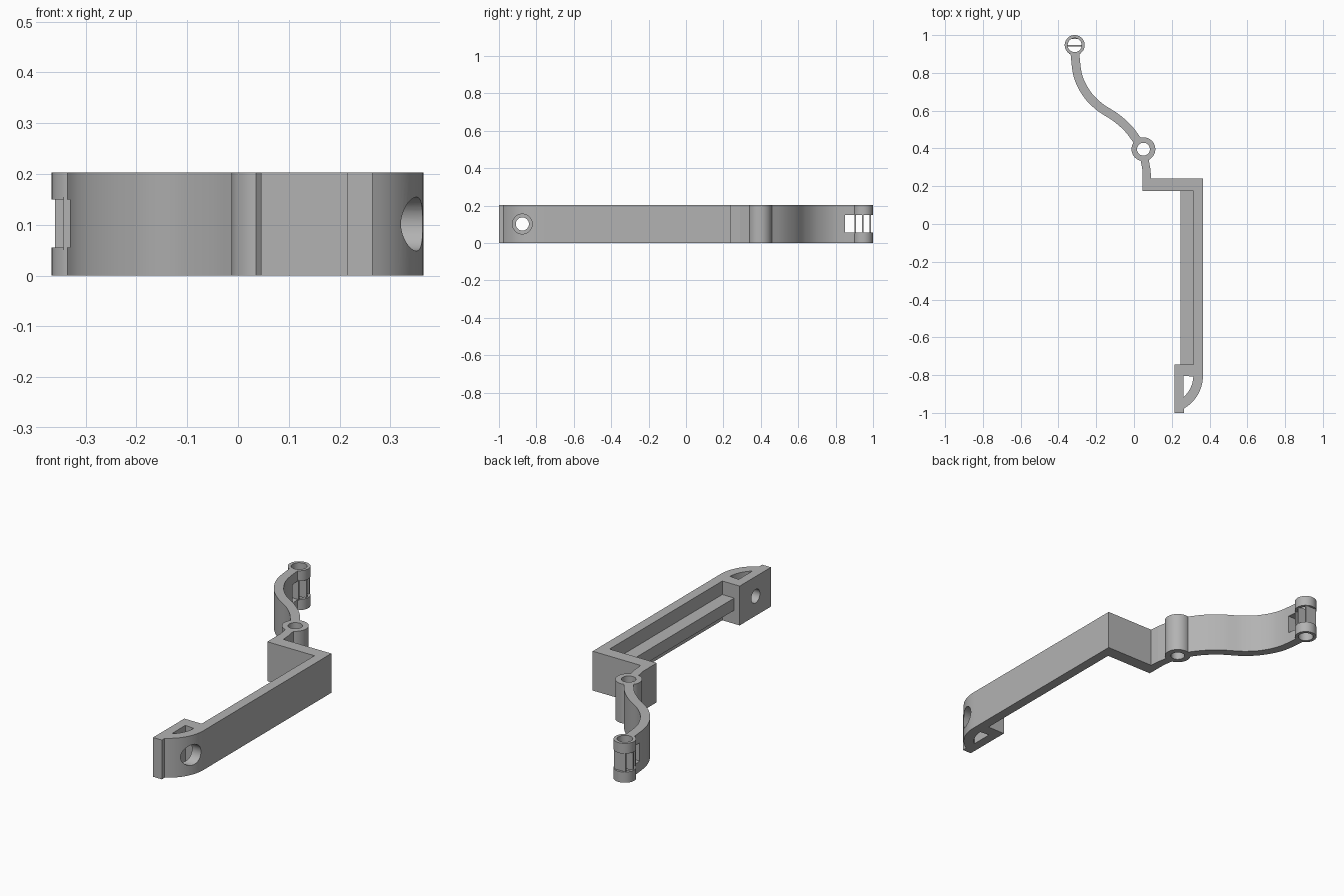
import bpy, bmesh
from math import cos, sin, pi, radians, acos
from mathutils import Vector, Matrix

cube = bpy.data.objects.get("Cube")
if cube:
    bpy.data.objects.remove(cube)

H = 0.203
grey = bpy.data.materials.new("plain grey")
grey.use_nodes = True
colour = (0.45, 0.45, 0.45, 1)
grey.diffuse_color = colour
grey.node_tree.nodes["Principled BSDF"].inputs["Base Color"].default_value = colour


def finish(name, bm):
    bmesh.ops.recalc_face_normals(bm, faces=bm.faces)
    mesh = bpy.data.meshes.new(name)
    bm.to_mesh(mesh)
    bm.free()
    mesh.materials.append(grey)
    obj = bpy.data.objects.new(name, mesh)
    bpy.context.collection.objects.link(obj)
    return obj


def prism(name, outline, z0=0, z1=H):
    bm = bmesh.new()
    face = bm.faces.new([bm.verts.new((x, y, z0)) for x, y in outline])
    top = bmesh.ops.extrude_face_region(bm, geom=[face])["geom"]
    verts = [v for v in top if isinstance(v, bmesh.types.BMVert)]
    bmesh.ops.translate(bm, verts=verts, vec=(0, 0, z1 - z0))
    return finish(name, bm)


def box(name, x0, x1, y0, y1, z0, z1):
    return prism(name, [(x0, y0), (x1, y0), (x1, y1), (x0, y1)], z0, z1)


def cylinder(name, centre, r, depth, along_x=False):
    bm = bmesh.new()
    turn = Matrix.Rotation(pi / 2, 4, "Y") if along_x else Matrix()
    bmesh.ops.create_cone(bm, cap_ends=True, segments=48, radius1=r, radius2=r,
                          depth=depth, matrix=Matrix.Translation(centre) @ turn)
    return finish(name, bm)


def combine(obj, other, operation):
    mod = obj.modifiers.new("combine", "BOOLEAN")
    mod.operation, mod.solver, mod.object = operation, "EXACT", other
    bpy.context.view_layer.objects.active = obj
    bpy.ops.object.modifier_apply(modifier=mod.name)
    bpy.data.objects.remove(other)


def smooth(obj):
    bpy.ops.object.select_all(action="DESELECT")
    obj.select_set(True)
    bpy.context.view_layer.objects.active = obj
    bpy.ops.object.shade_smooth_by_angle(angle=radians(30))


def spline(points, steps=8):
    # Catmull-Rom curve through the points
    p = [Vector(q) for q in points]
    p = [2 * p[0] - p[1]] + p + [2 * p[-1] - p[-2]]
    out = []
    for a, b, c, d in zip(p, p[1:], p[2:], p[3:]):
        for i in range(steps):
            t = i / steps
            out.append((2 * b + (c - a) * t + (2 * a - 5 * b + 4 * c - d) * t * t
                        + (3 * b - a - 3 * c + d) * t ** 3) / 2)
    return out + [p[-2]]


def ribbon(path, width):
    left, right = [], []
    for i, q in enumerate(path):
        d = (path[min(i + 1, len(path) - 1)] - path[max(i - 1, 0)]).normalized()
        n = Vector((-d.y, d.x)) * width / 2
        left.append(q + n)
        right.append(q - n)
    return left + right[::-1]


def arc(r, x0, x1, n=16):
    # Arc of the rounded end, from x0 to x1
    a, b = acos((x0 - CX) / r), acos((x1 - CX) / r)
    return [(CX + r * cos(a + (b - a) * i / n), CY - r * sin(a + (b - a) * i / n))
            for i in range(n + 1)]


# Curved arm with a hinge knuckle at each end
TIP, MID = (-0.314, 0.947), (0.05, 0.396)
path = spline([(-0.314, 0.91), (-0.296, 0.782), (-0.248, 0.687), (-0.182, 0.62),
               (-0.098, 0.565), (-0.032, 0.507), (0.02, 0.439)])
arm = prism("hinged_arm", ribbon(path, 0.046))
for (x, y), r in ((TIP, 0.053), (MID, 0.063)):
    combine(arm, cylinder("knuckle", (x, y, H / 2), r, H), "UNION")
for (x, y), r in ((TIP, 0.037), (MID, 0.034)):
    combine(arm, cylinder("bore", (x, y, H / 2), r, H * 2), "DIFFERENCE")
combine(arm, box("gap", -0.4, -0.2, 0.85, 1.1, 0.055, 0.15), "DIFFERENCE")
smooth(arm)

# Thin plates inside the tip knuckle
for name, dy, half in (("front_clasp_plate", -0.042, 0.03),
                       ("middle_clasp_plate", -0.003, 0.047),
                       ("back_clasp_plate", 0.037, 0.033)):
    x, y = TIP[0], TIP[1] + dy
    box(name, x - half, x + half, y - 0.004, y + 0.004, 0.05, 0.155)

# Neck, step and long wall
prism("frame_wall", [(0.033, 0.35), (0.044, 0.29), (0.045, 0.175), (0.314, 0.175),
                     (0.314, -0.75), (0.365, -0.75), (0.365, 0.24), (0.091, 0.24),
                     (0.087, 0.29), (0.077, 0.347)])
box("stiffening_rib", 0.246, 0.32, -0.75, 0.18, 0.07, 0.133)

# Rounded end block with a window and a stepped screw hole
CX, CY = 0.165, -0.803
block = prism("end_block", [(0.365, -0.745), (0.215, -0.745), (0.215, -1), (0.265, -1)]
              + arc(0.2, 0.265, 0.365))
window = prism("window", [(0.262, CY)] + arc(0.149, 0.262, 0.3139), -0.1, 0.3)
combine(block, window, "DIFFERENCE")
for x, r, length in ((0.25, 0.035, 0.3), (0.362, 0.053, 0.2)):
    combine(block, cylinder("hole", (x, -0.875, H / 2), r, length, True), "DIFFERENCE")
smooth(block)
